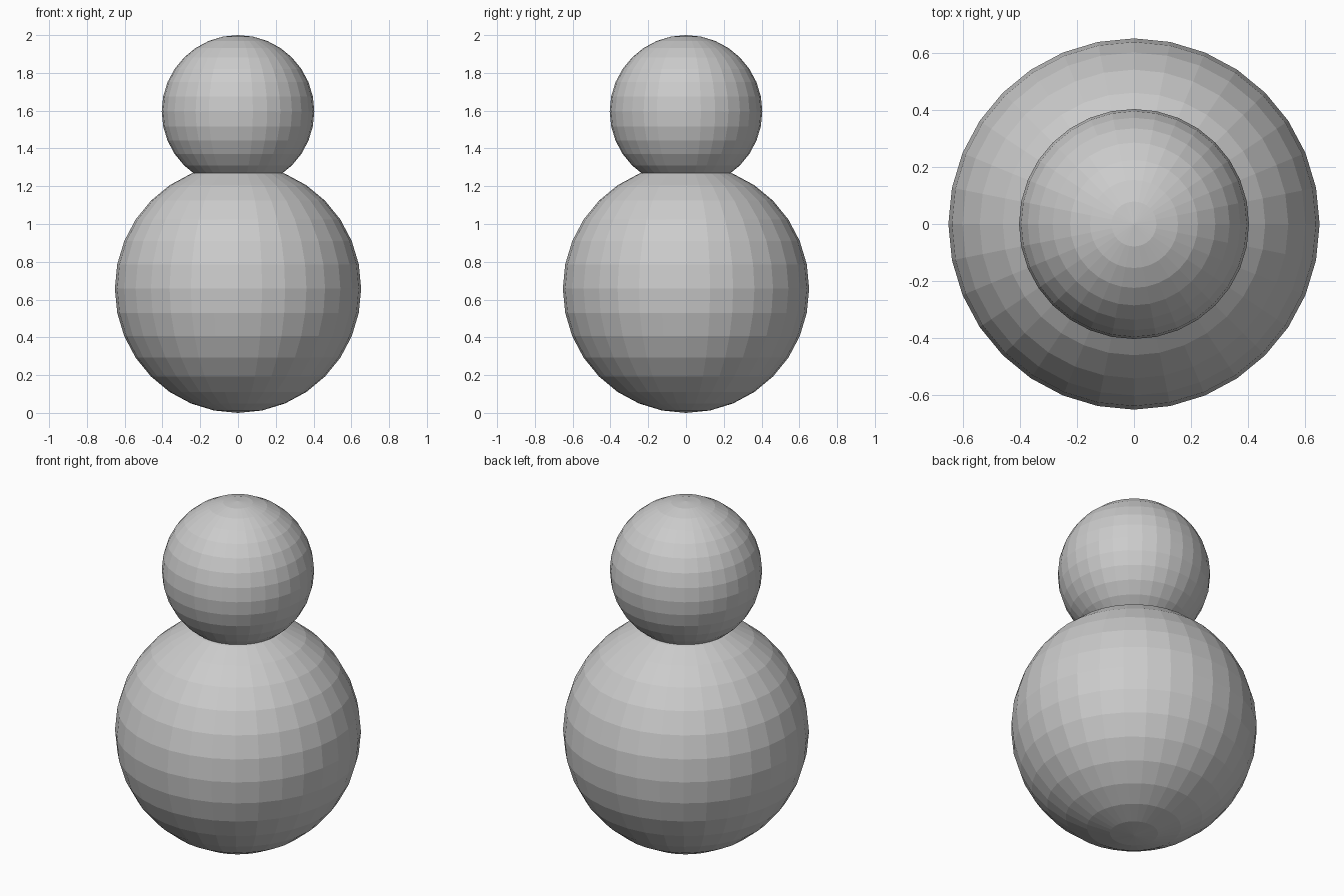
import bpy

cube = bpy.data.objects.get("Cube")
if cube:
    bpy.data.objects.remove(cube, do_unlink=True)

# Single plain grey for the whole figure
grey = bpy.data.materials.new("plain_grey")
grey.use_nodes = True
colour = (0.6, 0.6, 0.6, 1)
grey.diffuse_color = colour
grey.node_tree.nodes["Principled BSDF"].inputs["Base Color"].default_value = colour


def ball(name, radius, height, centre_z):
    """Flat-shaded ball with a given half-height."""
    bpy.ops.mesh.primitive_uv_sphere_add(segments=32, ring_count=16, radius=1)
    obj = bpy.context.object
    obj.name = name
    obj.scale = (radius, radius, height)
    obj.location.z = centre_z
    bpy.ops.object.transform_apply(location=False, rotation=False, scale=True)
    bpy.ops.object.shade_flat()
    obj.data.materials.append(grey)
    return obj


# Large lower ball resting on the ground, small ball sunk into its top
ball("body", 0.652, 0.658, 0.658)
ball("head", 0.404, 0.404, 1.596)
